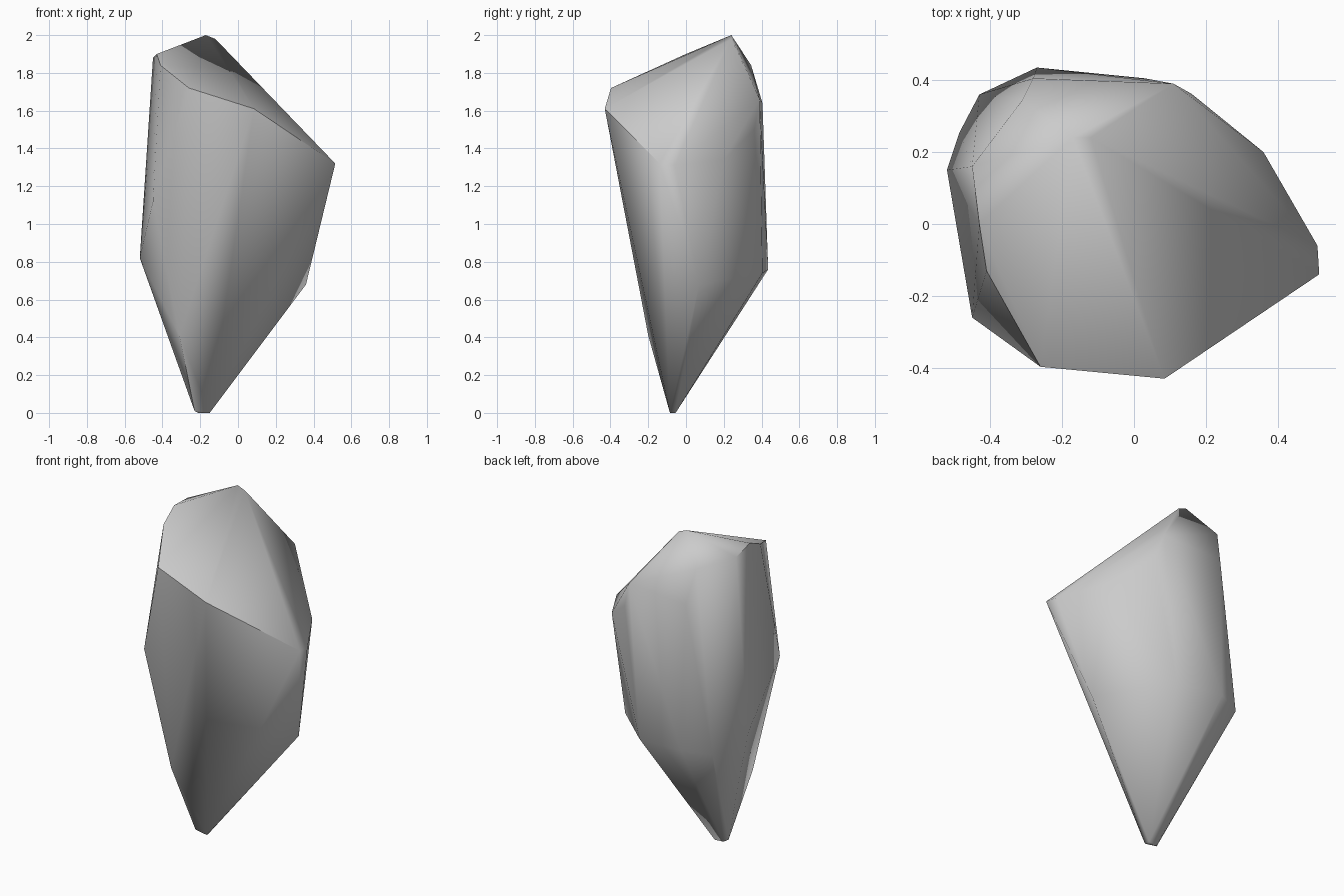
import bpy, bmesh, math

# Corner points of the rock, grouped from base to peak
base = [(-0.23, -0.08, 0.01), (-0.15, -0.085, 0), (-0.155, -0.055, 0), (-0.21, -0.06, 0)]
waist = [(-0.31, -0.20, 0.41), (0.36, 0.07, 0.68), (0.03, 0.405, 0.74),
         (-0.27, 0.435, 0.76), (-0.43, 0.36, 0.75), (-0.485, 0.255, 0.78),
         (-0.52, 0.15, 0.82), (-0.45, -0.26, 1.12)]
shoulder = [(0.515, -0.14, 1.32), (0.51, -0.06, 1.31), (0.36, 0.20, 1.34),
            (0.16, 0.362, 1.50), (0.11, 0.39, 1.66), (0.085, -0.43, 1.61),
            (-0.26, -0.397, 1.72)]
crown = [(-0.41, -0.13, 1.84), (-0.43, 0.0, 1.90), (-0.45, 0.16, 1.88),
         (-0.31, 0.345, 1.84), (-0.28, 0.405, 1.64),
         (-0.17, 0.24, 2.0), (-0.12, 0.24, 1.98)]

# Wrap the corners in a faceted stone body
bm = bmesh.new()
for p in base + waist + shoulder + crown:
    bm.verts.new(p)
hull = bmesh.ops.convex_hull(bm, input=bm.verts[:])
loose = [v for v in bm.verts if not v.link_faces]
bmesh.ops.delete(bm, geom=loose, context='VERTS')
bmesh.ops.recalc_face_normals(bm, faces=bm.faces[:])

mesh = bpy.data.meshes.new("rock")
bm.to_mesh(mesh)
bm.free()
rock = bpy.data.objects.new("rock", mesh)
bpy.context.collection.objects.link(rock)

# Soft shading across the facets
bpy.context.view_layer.objects.active = rock
rock.select_set(True)
bpy.ops.object.shade_smooth_by_angle(angle=math.radians(60))
